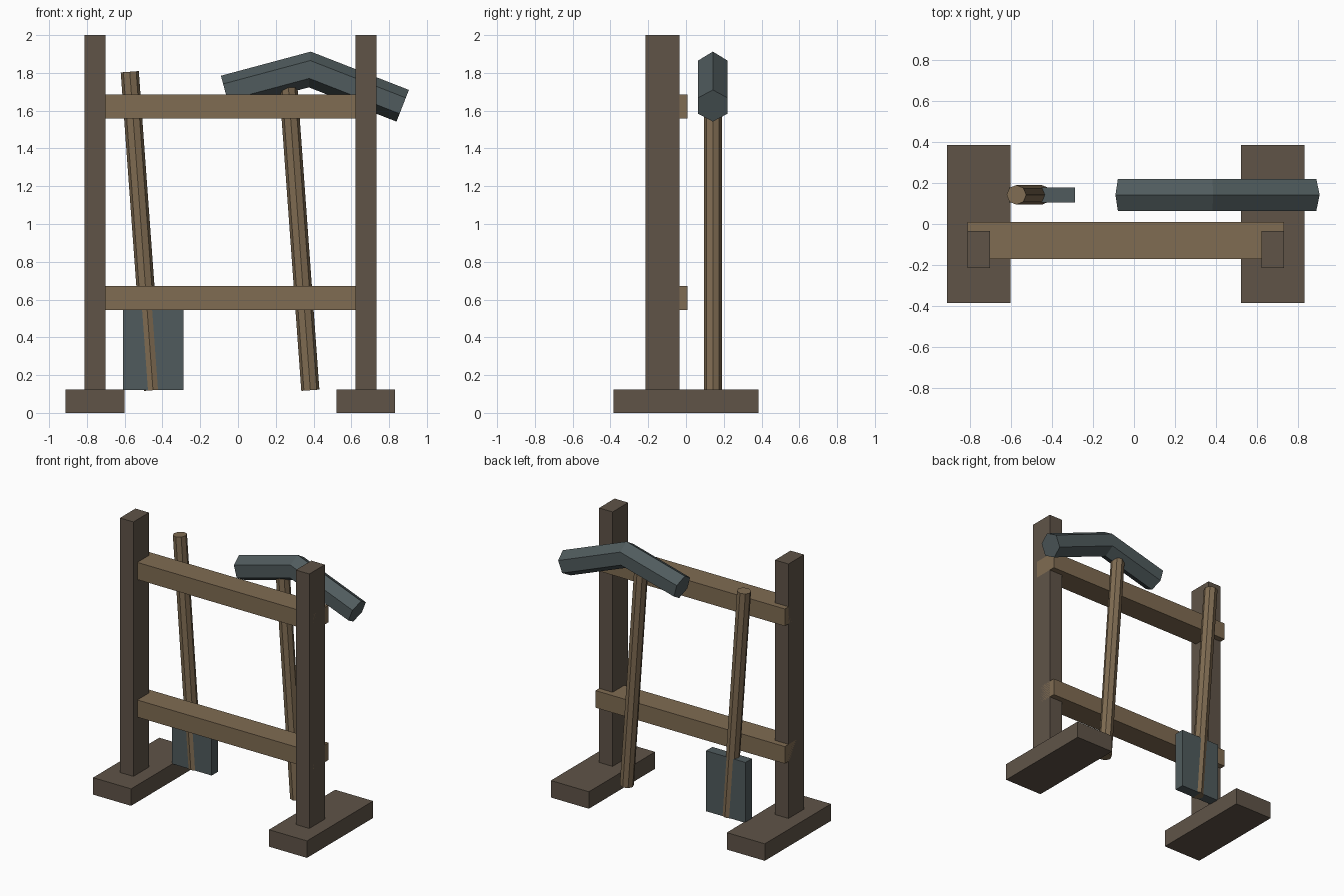
import bpy, bmesh
from math import cos, sin, pi, radians
from mathutils import Vector

if "Cube" in bpy.data.objects:
    bpy.data.objects.remove(bpy.data.objects["Cube"])


def material(name, rgb):
    m = bpy.data.materials.new(name)
    m.diffuse_color = (*rgb, 1)
    m.use_nodes = True
    m.node_tree.nodes["Principled BSDF"].inputs["Base Color"].default_value = m.diffuse_color
    return m


DARK = material("dark_wood", (0.115, 0.088, 0.064))
WOOD = material("light_wood", (0.215, 0.15, 0.085))
METAL = material("metal", (0.08, 0.105, 0.11))


def finish(name, bm, mat):
    bmesh.ops.recalc_face_normals(bm, faces=bm.faces)
    me = bpy.data.meshes.new(name)
    bm.to_mesh(me)
    bm.free()
    me.materials.append(mat)
    ob = bpy.data.objects.new(name, me)
    bpy.context.collection.objects.link(ob)
    return ob


def box(name, x, y, z, mat):
    """Box given as (min, max) ranges on each axis."""
    bm = bmesh.new()
    bmesh.ops.create_cube(bm, size=1)
    for v in bm.verts:
        v.co = [(a + b) / 2 + c * (b - a) for (a, b), c in zip((x, y, z), v.co)]
    return finish(name, bm, mat)


def prism_path(name, points, radius, sides, mat, start=0.0):
    """Polygonal bar along a path of (x, z) points at the tools' depth, mitred at bends."""
    pts = [Vector((x, TOOL_Y, z)) for x, z in points]
    dirs = [(b - a).normalized() for a, b in zip(pts, pts[1:])]
    bm = bmesh.new()
    rings = []
    for i, p in enumerate(pts):
        d0, d1 = dirs[max(i - 1, 0)], dirs[min(i, len(dirs) - 1)]
        t = (d0 + d1).normalized()
        up = Vector((-t.z, 0, t.x)) / t.dot(d0)
        side = Vector((0, 1, 0))
        angles = [start + 2 * pi * k / sides for k in range(sides)]
        rings.append([bm.verts.new(p + radius * (up * cos(a) + side * sin(a))) for a in angles])
    for r0, r1 in zip(rings, rings[1:]):
        for k in range(sides):
            n = (k + 1) % sides
            bm.faces.new((r0[k], r0[n], r1[n], r1[k]))
    bm.faces.new(rings[0])
    bm.faces.new(rings[-1])
    return finish(name, bm, mat)


TOOL_Y = 0.142

# Rack: two feet with posts
for side, cx in (("left", -0.757), ("right", 0.677)):
    box(f"{side}_foot", (cx - 0.155, cx + 0.155), (-0.385, 0.385), (0, 0.125), DARK)
    box(f"{side}_post", (cx - 0.055, cx + 0.055), (-0.215, -0.034), (0.125, 2), DARK)

# Cross rails
for level, z in (("lower", 0.608), ("upper", 1.622)):
    box(f"{level}_rail", (-0.812, 0.732), (-0.17, 0.009), (z - 0.063, z + 0.063), WOOD)

# Shovel leaning on the left
prism_path("shovel_handle", [(-0.45, 0.12), (-0.573, 1.806)], 0.048, 8, WOOD)
box("shovel_blade", (-0.61, -0.288), (TOOL_Y - 0.037, TOOL_Y + 0.037), (0.12, 0.565), METAL)

# Pick leaning on the right
prism_path("pick_handle", [(0.383, 0.12), (0.262, 1.79)], 0.048, 8, WOOD)
prism_path("pick_head", [(-0.067, 1.698), (0.38, 1.818), (0.872, 1.626)], 0.09, 6, METAL)
